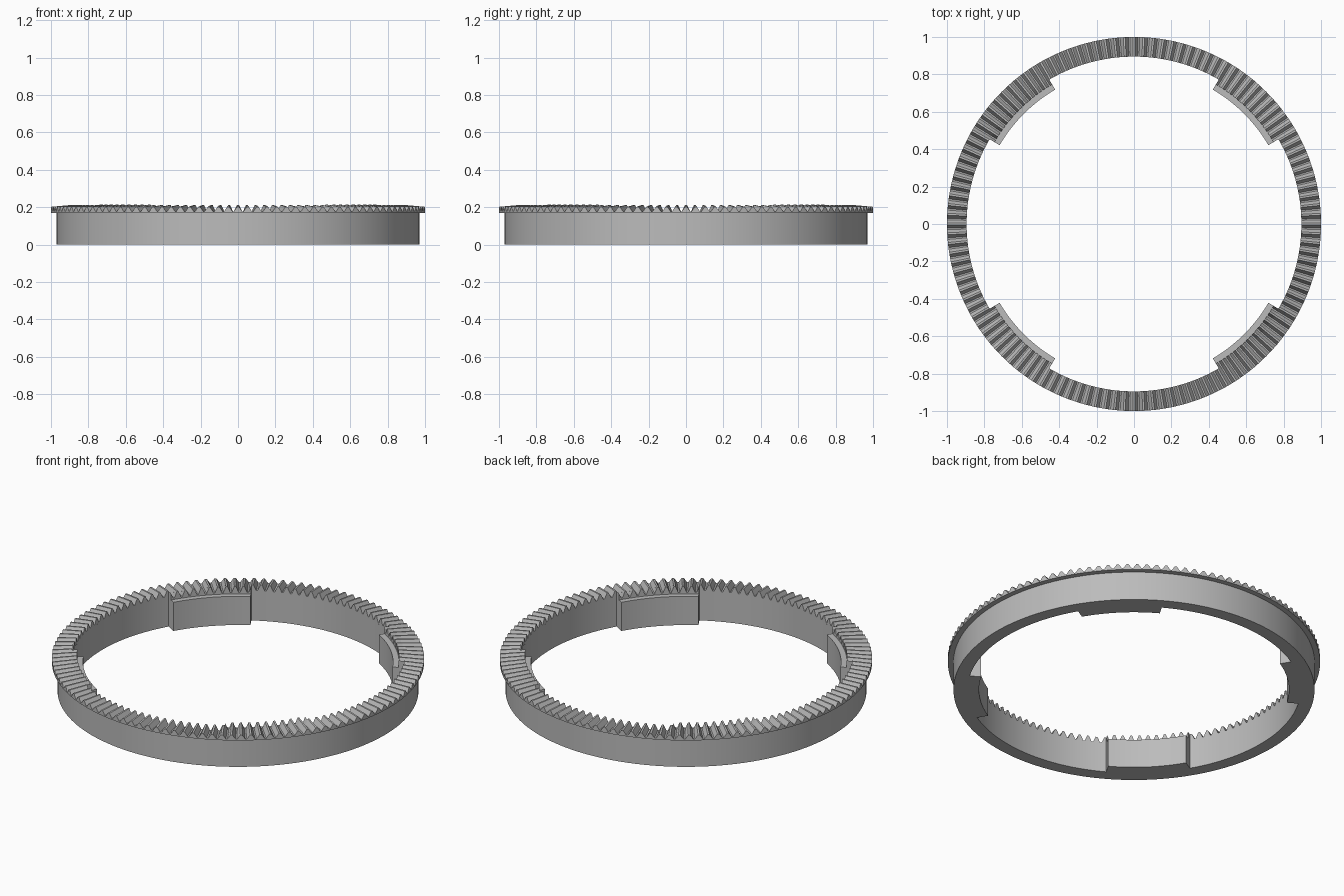
import bpy, bmesh
from math import radians, pi, tau, cos, sin

cube = bpy.data.objects.get("Cube")
if cube:
    bpy.data.objects.remove(cube, do_unlink=True)

grey = bpy.data.materials.new("plain_grey")
grey.use_nodes = True
colour = (0.5, 0.5, 0.5, 1)
grey.diffuse_color = colour
grey.node_tree.nodes["Principled BSDF"].inputs["Base Color"].default_value = colour

TEETH = 120
PITCH = tau / TEETH
R_BORE, R_WALL, R_RIM = 0.895, 0.97, 1.0
R_TAB, R_STEP = 0.833, 0.865
Z_FLANGE, Z_ROOT = 0.17, 0.178
TAB_HALF = radians(14.6)


def sweep(name, angles, profile, closed):
    """Sweep a closed (radius, z) profile around the z axis."""
    bm = bmesh.new()
    rings = [[bm.verts.new((r * cos(a), r * sin(a), z)) for r, z in profile(a)]
             for a in angles]
    n = len(rings[0])
    pairs = list(zip(rings, rings[1:]))
    if closed:
        pairs.append((rings[-1], rings[0]))
    else:
        bm.faces.new(rings[0])
        bm.faces.new(rings[-1])
    for p, q in pairs:
        for i in range(n):
            j = (i + 1) % n
            bm.faces.new((p[i], q[i], q[j], p[j]))
    bmesh.ops.recalc_face_normals(bm, faces=bm.faces)
    mesh = bpy.data.meshes.new(name)
    bm.to_mesh(mesh)
    bm.free()
    mesh.materials.append(grey)
    obj = bpy.data.objects.new(name, mesh)
    bpy.context.collection.objects.link(obj)
    bpy.ops.object.select_all(action='DESELECT')
    obj.select_set(True)
    bpy.context.view_layer.objects.active = obj
    bpy.ops.object.shade_smooth_by_angle(angle=radians(25))


def box_profile(r0, r1, z0, z1):
    return lambda a: [(r0, z0), (r1, z0), (r1, z1), (r0, z1)]


def tooth_profile(r0, r1):
    """Crest height varies with angle and rises gently towards the bore."""
    def profile(a):
        phase = abs((a / PITCH + 0.5) % 1 - 0.5)
        lift = min(1, max(0, (0.42 - phase) / 0.32))

        def top(r):
            tip = 0.202 + (R_RIM - r) * 0.09
            return Z_ROOT + (tip - Z_ROOT) * lift
        return [(r0, Z_FLANGE), (r1, Z_FLANGE), (r1, top(r1)), (r0, top(r0))]
    return profile


def tooth_angles(first, last):
    return [(k + s) * PITCH for k in range(first, last)
            for s in (-0.42, -0.1, 0.1, 0.42)]


# Plain cylindrical wall
sweep("ring_wall", [tau * i / 180 for i in range(180)],
      box_profile(R_BORE, R_WALL, 0, Z_FLANGE), True)

# Overhanging crown of radial teeth
sweep("tooth_crown", tooth_angles(0, TEETH), tooth_profile(R_BORE, R_RIM), True)

# Four inner tabs, with the teeth continuing part way over each
sides = ("back_left", "back_right", "front_right", "front_left")
for i, side in enumerate(sides):
    mid = pi / 4 + i * pi / 2
    lo, hi = mid - TAB_HALF, mid + TAB_HALF
    sweep(side + "_tab", [lo + (hi - lo) * k / 16 for k in range(17)],
          box_profile(R_TAB, R_BORE + 0.01, 0, Z_FLANGE), False)
    inside = [a for a in tooth_angles(0, TEETH) if lo < a < hi]
    sweep(side + "_tab_teeth", [lo] + inside + [hi],
          tooth_profile(R_STEP, R_BORE + 0.005), False)
